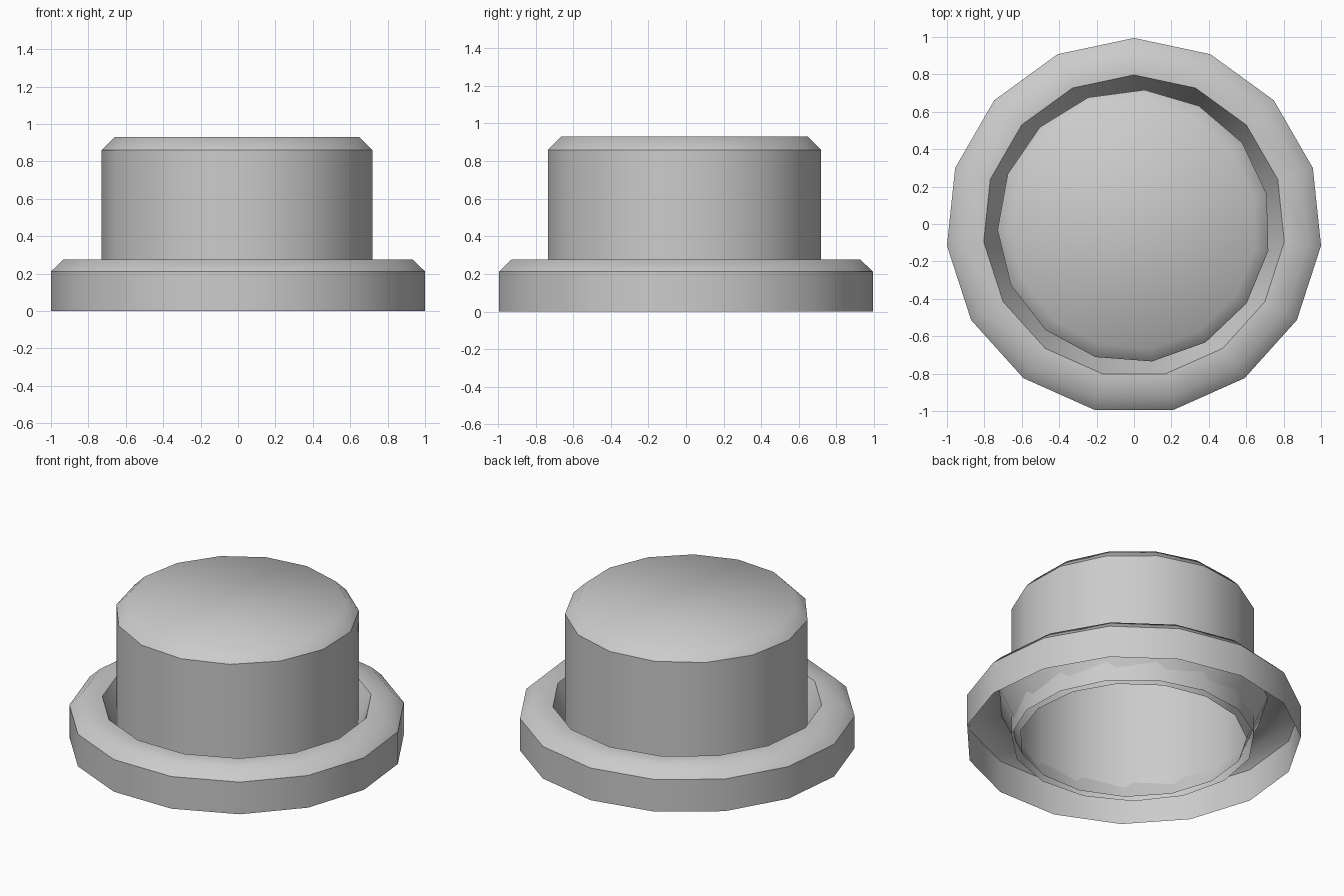
import bpy, bmesh
from math import cos, sin, radians

if "Cube" in bpy.data.objects:
    bpy.data.objects.remove(bpy.data.objects["Cube"])

SIDES = 15
CENTRE_Y = -0.011


def lathe(name, profile, start_deg, sharp_rings, cap_top=False):
    """Spin a (radius, height) profile into an open low-poly shell."""
    bm = bmesh.new()
    rings = []
    for r, z in profile:
        ring = []
        for i in range(SIDES):
            a = radians(start_deg + 360 * i / SIDES)
            ring.append(bm.verts.new((r * cos(a), r * sin(a) + CENTRE_Y, z)))
        rings.append(ring)
    for low, high in zip(rings, rings[1:]):
        for i in range(SIDES):
            j = (i + 1) % SIDES
            bm.faces.new((low[i], low[j], high[j], high[i]))
    if cap_top:
        bm.faces.new(rings[-1])
    for f in bm.faces:
        f.smooth = True
    # crease the chosen rings, keep the rest smooth
    for k in sharp_rings:
        for i in range(SIDES):
            e = bm.edges.get((rings[k][i], rings[k][(i + 1) % SIDES]))
            e.smooth = False
    mesh = bpy.data.meshes.new(name)
    bm.to_mesh(mesh)
    bm.free()
    obj = bpy.data.objects.new(name, mesh)
    bpy.context.collection.objects.link(obj)
    return obj


# Base collar: outer wall, chamfer, flat rim, tapered hole, open underneath
lathe("base_collar",
      [(1.0055, 0), (1.0055, 0.212), (0.937, 0.277), (0.808, 0.277), (0.68, 0)],
      90, (1, 3))

# Push button: hollow cylinder with a chamfered top
lathe("push_button",
      [(0.73, 0), (0.73, 0.86), (0.66, 0.93)],
      85.6, (1,), cap_top=True)
